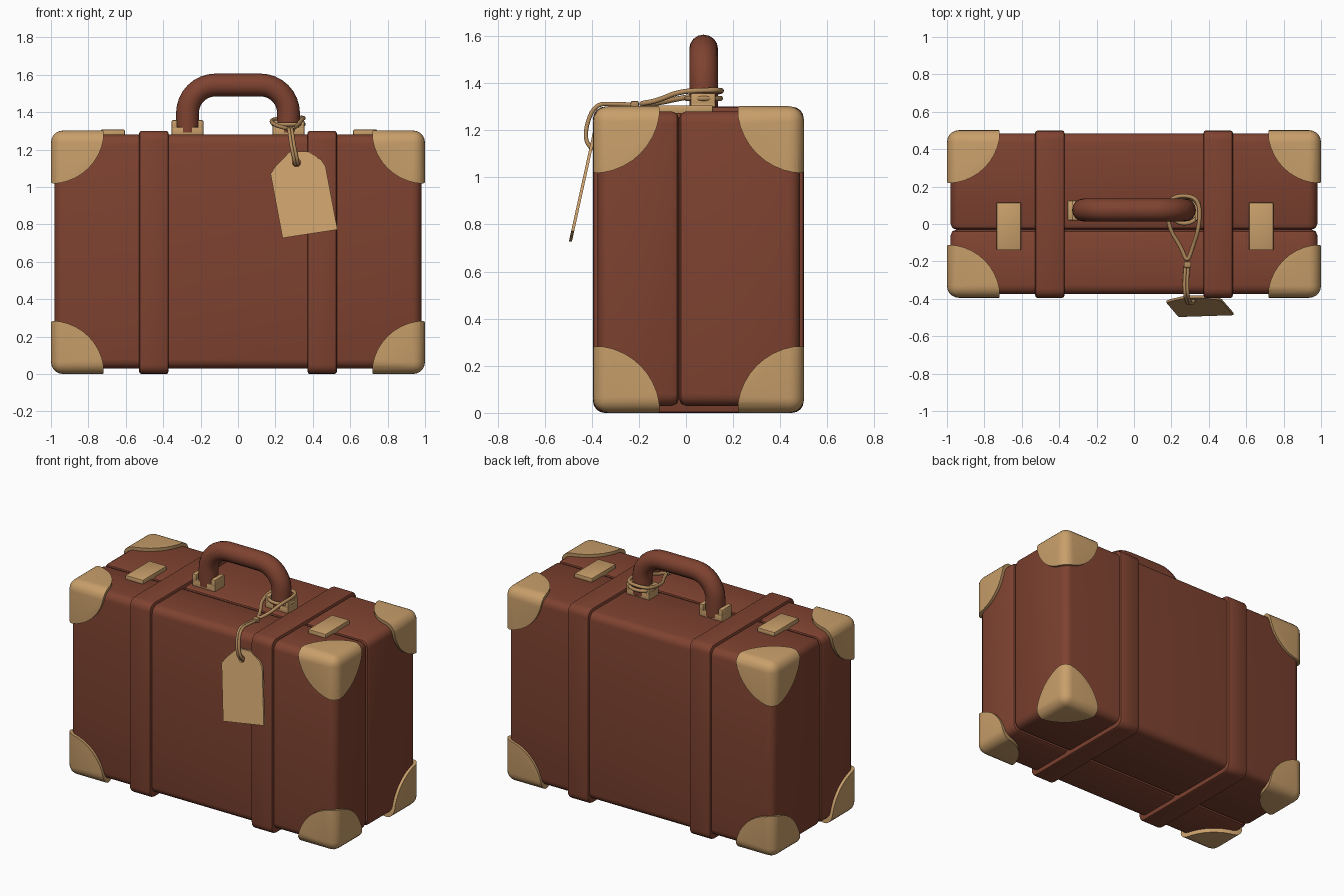
import bpy, bmesh, math
from mathutils import Vector

cube = bpy.data.objects.get("Cube")
if cube:
    bpy.data.objects.remove(cube, do_unlink=True)


def material(name, rgb):
    m = bpy.data.materials.new(name)
    m.use_nodes = True
    m.diffuse_color = (*rgb, 1)
    m.node_tree.nodes["Principled BSDF"].inputs["Base Color"].default_value = (*rgb, 1)
    return m


LEATHER = material("brown leather", (0.21, 0.055, 0.03))
TAN = material("tan leather", (0.58, 0.345, 0.145))
CORD = material("tan cord", (0.45, 0.26, 0.11))


def finish(obj, mat, angle=40):
    obj.data.materials.clear()
    obj.data.materials.append(mat)
    bpy.ops.object.select_all(action='DESELECT')
    obj.select_set(True)
    bpy.context.view_layer.objects.active = obj
    bpy.ops.object.shade_smooth_by_angle(angle=math.radians(angle))
    return obj


def from_bmesh(name, bm, mat):
    bmesh.ops.recalc_face_normals(bm, faces=bm.faces)
    mesh = bpy.data.meshes.new(name)
    bm.to_mesh(mesh)
    bm.free()
    obj = bpy.data.objects.new(name, mesh)
    bpy.context.collection.objects.link(obj)
    return finish(obj, mat)


def box_bmesh(lo, hi):
    bm = bmesh.new()
    bmesh.ops.create_cube(bm, size=1)
    for v in bm.verts:
        v.co = [(a + b) / 2 + c * (b - a) for a, b, c in zip(lo, hi, v.co)]
    return bm


def bevel(bm, width, segments, rule=lambda e: True):
    edges = [e for e in bm.edges if rule(e)]
    bmesh.ops.bevel(bm, geom=edges, offset=width, segments=segments,
                    profile=0.5, affect='EDGES', clamp_overlap=True)


def box(name, lo, hi, mat, width=0.01, segments=2):
    bm = box_bmesh(lo, hi)
    bevel(bm, width, segments)
    return from_bmesh(name, bm, mat)


def tube(name, points, radius, mat, closed=False, kind='NURBS', sides=4):
    curve = bpy.data.curves.new(name, 'CURVE')
    curve.dimensions = '3D'
    curve.bevel_depth = radius
    curve.bevel_resolution = sides
    curve.use_fill_caps = not closed
    curve.resolution_u = 8
    s = curve.splines.new(kind)
    s.points.add(len(points) - 1)
    for p, co in zip(s.points, points):
        p.co = (*co, 1)
    s.order_u = 3
    s.use_endpoint_u = not closed
    s.use_cyclic_u = closed
    temp = bpy.data.objects.new(name, curve)
    bpy.context.collection.objects.link(temp)
    bpy.context.view_layer.update()
    mesh = bpy.data.meshes.new_from_object(
        temp.evaluated_get(bpy.context.evaluated_depsgraph_get()))
    bpy.data.objects.remove(temp, do_unlink=True)
    obj = bpy.data.objects.new(name, mesh)
    bpy.context.collection.objects.link(obj)
    return finish(obj, mat, 50)


# Case halves, meeting in a V-shaped seam
SEAM = -0.03


def case_half(name, y0, y1):
    bm = box_bmesh((-0.98, y0, 0.03), (0.98, y1, 1.28))
    at_seam = lambda e: all(abs(v.co.y - SEAM) < 0.001 for v in e.verts)
    bevel(bm, 0.05, 4, lambda e: not at_seam(e))
    bevel(bm, 0.03, 2, lambda e: at_seam(e) and e.calc_face_angle(0) > 1)
    return from_bmesh(name, bm, LEATHER)


case_half("front_half", -0.375, SEAM)
case_half("back_half", SEAM, 0.485)

# Straps round the case
for side, label in ((-1, "right"), (1, "left")):
    x = side * 0.45
    bm = box_bmesh((x - 0.078, -0.395, 0), (x + 0.078, 0.5, 1.3))
    bevel(bm, 0.05, 4, lambda e: abs(e.verts[0].co.x - e.verts[1].co.x) > 0.1)
    bevel(bm, 0.012, 2, lambda e: e.calc_face_angle(0) > 1.2)
    from_bmesh(label + "_strap", bm, LEATHER)

# Corner guards: a larger rounded box kept only near its eight corners
guards = box("corner_guards", (-1, -0.395, 0), (1, 0.502, 1.302), TAN, 0.065, 5)
bm = bmesh.new()
for cx in (-1, 1):
    for cy in (-0.395, 0.502):
        for cz in (0, 1.302):
            made = bmesh.ops.create_uvsphere(bm, u_segments=40, v_segments=20, radius=0.285)
            bmesh.ops.translate(bm, verts=made["verts"], vec=(cx, cy, cz))
cutter = from_bmesh("corner_cutter", bm, TAN)
cutter.hide_render = True
mod = guards.modifiers.new("corners", 'BOOLEAN')
mod.operation = 'INTERSECT'
mod.solver = 'EXACT'
mod.object = cutter
bpy.context.view_layer.objects.active = guards
bpy.ops.object.modifier_apply(modifier=mod.name)
bpy.data.objects.remove(cutter, do_unlink=True)
finish(guards, TAN, 35)

# Clasp plates on top
for x, label in ((-0.67, "right"), (0.68, "left")):
    box(label + "_clasp", (x - 0.065, -0.14, 1.27), (x + 0.065, 0.115, 1.306), TAN, 0.006)

# Handle: straight legs with round bends
HY = 0.075
bend = [(0.27 - 0.15 * (1 - math.cos(a)), HY, 1.395 + 0.15 * math.sin(a))
        for a in (math.radians(11.25 * i) for i in range(9))]
leg = [(0.27, HY, 1.29), (0.27, HY, 1.35)] + bend
tube("handle", leg + [(-x, y, z) for x, y, z in reversed(leg)], 0.061, LEATHER,
     kind='POLY', sides=6)

# Handle mounts: a base with a raised cheek on either side
for x, label in ((-0.27, "right"), (0.27, "left")):
    box(label + "_mount_base", (x - 0.085, 0.02, 1.27), (x + 0.085, 0.125, 1.32), TAN, 0.006)
    for s, end in ((-1, "right"), (1, "left")):
        c = x + s * 0.07
        box(f"{label}_mount_{end}_cheek", (c - 0.015, 0.02, 1.3), (c + 0.015, 0.125, 1.357),
            TAN, 0.006)

# Luggage tag: slanted plate with a hole
HOLE = Vector((0.313, 1.13))
outline = [(0.238, 0.727), (0.532, 0.772), (0.468, 1.11), (0.445, 1.145), (0.37, 1.19),
           (0.275, 1.187), (0.2, 1.11), (0.174, 1.07)]
tag_y = lambda z: -0.405 - 0.22 * (1.12 - z)
bm = bmesh.new()
ring = [(HOLE.x + 0.022 * math.cos(a), HOLE.y + 0.022 * math.sin(a))
        for a in (math.tau * i / 12 for i in range(12))]
edges = []
for loop in (outline, ring):
    vs = [bm.verts.new((x, tag_y(z) - 0.006, z)) for x, z in loop]
    edges += [bm.edges.new((vs[i - 1], vs[i])) for i in range(len(vs))]
bmesh.ops.triangle_fill(bm, use_beauty=True, use_dissolve=False, edges=edges)
out = bmesh.ops.extrude_face_region(bm, geom=bm.faces[:])
bmesh.ops.translate(bm, verts=[g for g in out["geom"] if isinstance(g, bmesh.types.BMVert)],
                    vec=(0, 0.013, 0))
from_bmesh("luggage_tag", bm, TAN)

# Cord: a loop round the mount, a knot and two strands to the tag
tube("cord_loop", [(0.285, -0.21, 1.31), (0.25, -0.12, 1.315), (0.19, -0.03, 1.335),
                   (0.175, 0.09, 1.355), (0.21, 0.15, 1.365), (0.32, 0.15, 1.37),
                   (0.355, 0.09, 1.37), (0.345, -0.03, 1.365), (0.315, -0.12, 1.325)],
     0.011, CORD, closed=True)
tube("cord_ring", [(0.27 + 0.085 * math.cos(a), HY + 0.075 * math.sin(a), 1.335)
                   for a in (math.tau * i / 10 for i in range(10))], 0.011, CORD, closed=True)
box("cord_knot", (0.266, -0.235, 1.295), (0.306, -0.2, 1.325), CORD, 0.008)
for dx, label in ((-0.008, "right"), (0.008, "left")):
    tube(label + "_tag_cord", [(0.285 + dx, -0.21, 1.308), (0.275 + dx, -0.3, 1.312),
                               (0.28 + dx, -0.385, 1.312), (0.292 + dx, -0.425, 1.22),
                               (0.31 + dx, -0.425, 1.14), (0.313 + dx, -0.395, 1.12)],
         0.009, CORD)
